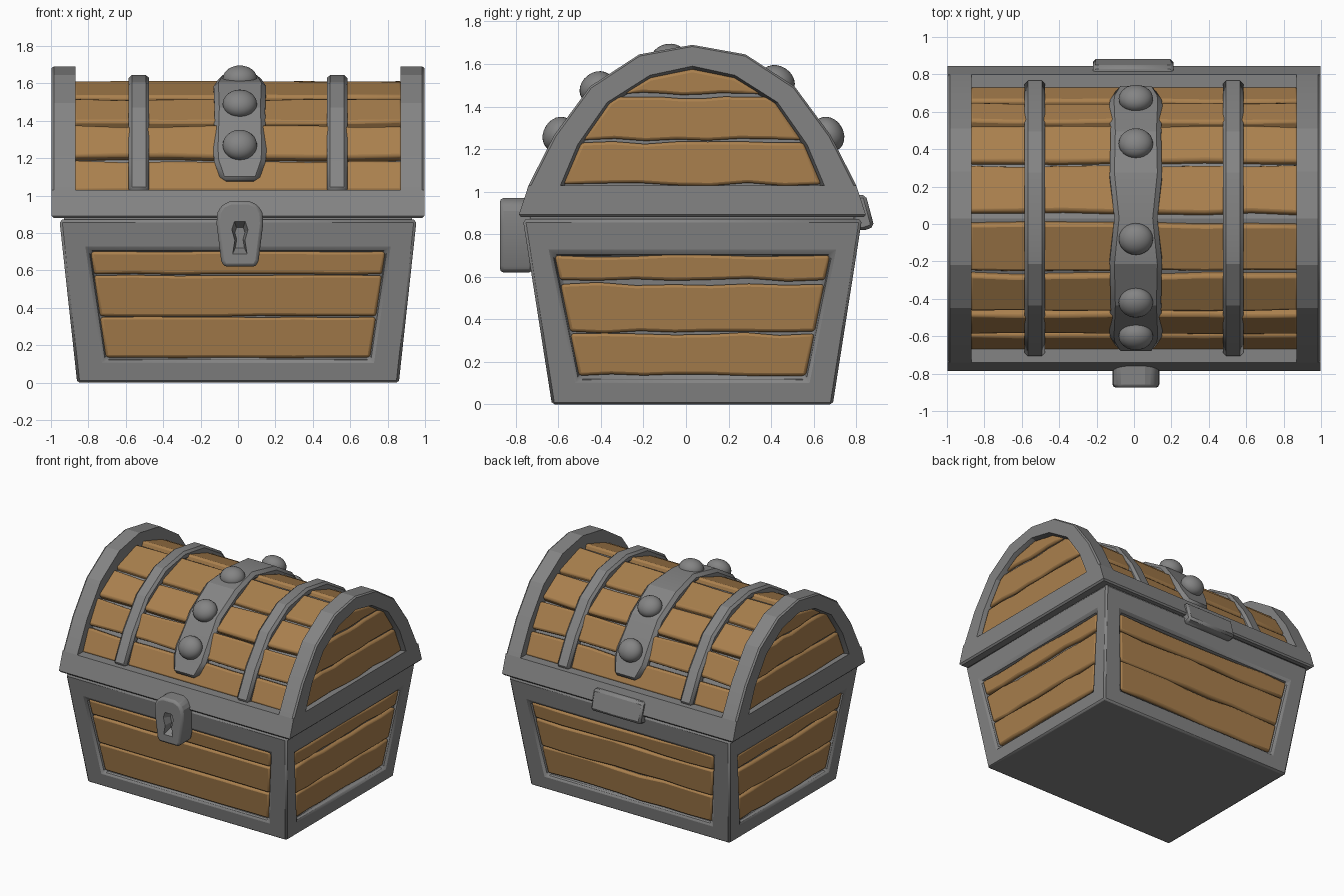
import bpy, bmesh, math, random
from mathutils import Vector

if "Cube" in bpy.data.objects:
    bpy.data.objects.remove(bpy.data.objects["Cube"])

random.seed(4)
YC = 0.03  # depth centre of the chest


def material(name, rgb):
    m = bpy.data.materials.new(name)
    m.diffuse_color = (*rgb, 1)
    m.use_nodes = True
    m.node_tree.nodes["Principled BSDF"].inputs["Base Color"].default_value = m.diffuse_color
    return m


IRON = material("grey iron", (0.23, 0.23, 0.23))
WOOD = material("brown wood", (0.40, 0.215, 0.075))


def make(name, verts, faces, mat, bevel=0, segments=1):
    bm = bmesh.new()
    vs = [bm.verts.new(v) for v in verts]
    for f in faces:
        bm.faces.new([vs[i] for i in f])
    bmesh.ops.recalc_face_normals(bm, faces=bm.faces)
    me = bpy.data.meshes.new(name)
    bm.to_mesh(me)
    bm.free()
    me.materials.append(mat)
    ob = bpy.data.objects.new(name, me)
    bpy.context.collection.objects.link(ob)
    if bevel:
        b = ob.modifiers.new("soft edges", 'BEVEL')
        b.width, b.segments, b.limit_method = bevel, segments, 'ANGLE'
    return ob


def loft(name, loops, mat, bevel=0, segments=1):
    """Skin equal-length loops and cap both ends."""
    n = len(loops[0])
    faces = [[k * n + i, k * n + (i + 1) % n, (k + 1) * n + (i + 1) % n, (k + 1) * n + i]
             for k in range(len(loops) - 1) for i in range(n)]
    last = (len(loops) - 1) * n
    faces += [list(range(n)), list(range(last, last + n))]
    return make(name, [p for l in loops for p in l], faces, mat, bevel, segments)


def mirrored(half):
    """Full arch from a half arch that ends on the ridge."""
    return [(-p[0], *p[1:]) for p in half] + list(reversed(half[:-1]))


def interp(table, z):
    """Half width at height z from (width, z) points."""
    for (w0, z0), (w1, z1) in zip(table, table[1:]):
        if z <= z1:
            return w0 + (w1 - w0) * (z - z0) / (z1 - z0)
    return table[-1][0]


def panel_planks(name, table, rows, place, wave, d0, d1):
    """Horizontal boards cut to the outline of a panel."""
    for k, (z0, z1) in enumerate(rows):
        n = 7
        jig = lambda: random.uniform(-wave, wave)
        w0, w1 = interp(table, z0), interp(table, z1)
        t = [2 * i / n - 1 for i in range(n + 1)]
        low = [(w0 * s, z0 + (jig() if abs(s) < 1 else 0)) for s in t]
        high = [(w1 * s, z1 + (jig() if abs(s) < 1 and w1 > .1 and z1 < 1.5 else 0)) for s in t]
        mid = [p for p in table if z0 + .02 < p[1] < z1 - .02]
        if z1 >= 1.58:  # the top board follows the arch
            high = [(-.2, 1.535), (0, 1.575), (.2, 1.535)]
            mid = [p for p in mid if p[1] < 1.5]
        loop = low + mid + high[::-1] + [(-w, z) for w, z in reversed(mid)]
        loft(f"{name}_{k + 1}", [[place(s, z, d) for s, z in loop] for d in (d0, d1)],
             WOOD, .014, 2)


# --- lower box: tapered frame with a recessed window on each side ---
ZT = .872
BX, BY, TX, TY = .86, .66, .955, .797


def wall(side):
    def place(s, z, d):
        t = z / ZT
        if side in "fb":
            y = BY + (TY - BY) * t + d
            return (s, YC + (-y if side == "f" else y), z)
        x = BX + (TX - BX) * t + d
        return (x if side == "r" else -x, YC + s, z)
    return place


verts = [(sx * hx, YC + sy * hy, z) for z, hx, hy in ((0, BX, BY), (ZT, TX, TY))
         for sx, sy in ((-1, -1), (1, -1), (1, 1), (-1, 1))]
faces = [[0, 1, 2, 3], [4, 5, 6, 7]]
LONG, SHORT = ((.715, .115), (.80, .71)), ((.54, .11), (.66, .71))
for i, side in enumerate("frbl"):
    table = LONG if side in "fb" else SHORT
    (w0, z0), (w1, z1) = table
    j = (i + 1) % 4
    outer = [i, j, j + 4, i + 4]
    flip = 1 if side in "fr" else -1
    rings = [outer]
    for inset, d in ((0, 0), (.015, -.045)):
        b = len(verts)
        verts += [wall(side)(s * flip, z, d) for s, z in
                  ((-w0 + inset, z0 + inset), (w0 - inset, z0 + inset),
                   (w1 - inset, z1 - inset), (-w1 + inset, z1 - inset))]
        rings.append(list(range(b, b + 4)))
    for a, c in zip(rings, rings[1:]):
        faces += [[a[k], a[(k + 1) % 4], c[(k + 1) % 4], c[k]] for k in range(4)]
    faces.append(rings[-1])
make("box_frame", verts, faces, IRON, .014)

for side, label in zip("frbl", ("front", "right", "back", "left")):
    table = LONG if side in "fb" else SHORT
    table = [(w - .012, z) for w, z in table]
    rows = ((.135, .35), (.355, .573), (.58, .70)) if side in "fb" else \
        ((.135, .333), (.343, .565), (.585, .70))
    panel_planks(f"{label}_plank", table, rows, wall(side),
                 .003 if side == "f" else .009, -.06, -.015)

# --- lid: base band, arched core, end rims ---
def rect(hx, hy, z):
    return [(-hx, YC - hy, z), (hx, YC - hy, z), (hx, YC + hy, z), (-hx, YC + hy, z)]


loft("lid_seam", [rect(.93, .76, .85), rect(.93, .76, .90)], IRON)
loft("lid_base", [rect(.985, .805, .88), rect(.997, .815, .892), rect(.997, .77, 1.03)], IRON)

OUTER = [(.77, 1.03), (.65, 1.265), (.48, 1.495), (.25, 1.645), (0, 1.69)]
WINDOW = [(.62, 1.03), (.54, 1.22), (.40, 1.42), (.20, 1.547), (0, 1.59)]
CORE = [(.65, 1.0), (.555, 1.23), (.41, 1.425), (.20, 1.54), (0, 1.582)]
STRAP = [(.745, 1.03), (.63, 1.25), (.465, 1.47), (.245, 1.605), (0, 1.645)]

loft("lid_core", [[(x, YC + y, z) for y, z in mirrored(CORE)] for x in (-.945, .945)], IRON)
for s, label in ((-1, "left"), (1, "right")):
    rings = []
    for (oy, oz), (wy, wz) in zip(mirrored(OUTER), mirrored(WINDOW)):
        iy, iz = wy * .965, 1.03 + (wz - 1.03) * .965
        rings.append([(s * .87, YC + oy, oz), (s * .985, YC + oy, oz),
                      (s * .997, YC + oy * .99, oz - .008), (s * .997, YC + wy, wz),
                      (s * .94, YC + iy, iz), (s * .87, YC + iy, iz)])
    loft(f"{label}_lid_rim", rings, IRON)
    panel_planks(f"{label}_lid_plank", [(w - .012, z) for w, z in WINDOW],
                 ((1.035, 1.23), (1.243, 1.445), (1.46, 1.58)),
                 lambda a, z, d, s=s: (s * (.997 + d), YC + a, z), .008, -.06, -.025)
    # narrow straps over the lid
    loft(f"{label}_strap",
         [[(s * .53 + dx, YC + y, z) for dx, (y, z) in
           ((-.055, c), (-.055, o), (.055, o), (.055, c))]
          for o, c in zip(mirrored(STRAP), mirrored(CORE))], IRON, .018)

# --- long boards on the lid, with uneven edges ---
BOARDS = [((.705, 1.025), (.632, 1.19)), ((.622, 1.21), (.522, 1.378)),
          ((.50, 1.397), (.31, 1.52)), ((.285, 1.533), (.035, 1.615))]
for s, label in ((-1, "front"), (1, "back")):
    for k, (a, b) in enumerate(BOARDS):
        a, b = Vector(a), Vector(b)
        along = (b - a).normalized()
        inward = Vector((-along.y, along.x)) * .06
        loops = []
        for i in range(8):
            x = -.88 + 1.76 * i / 7
            p = a + along * random.uniform(-.006, .008) * (k > 0)
            q = b + along * random.uniform(-.008, .006)
            loops.append([(x, YC + s * v.x, v.y) for v in
                          (p, q, q + inward * (1 if inward.x < 0 else -1),
                           p + inward * (1 if inward.x < 0 else -1))])
        loft(f"{label}_lid_board_{k + 1}", loops, WOOD, .016, 2)

# --- wide centre strap with domed rivets ---
CENTRE = [(.72, 1.08, .10), (.66, 1.19, .138), (.63, 1.25, .142), (.465, 1.47, .135),
          (.245, 1.605, .14), (0, 1.645, .115)]
INNER = [(.62, 1.07), (.58, 1.17), (.555, 1.23), (.41, 1.425), (.20, 1.54), (0, 1.582)]
loft("centre_strap",
     [[(.01 - w, YC + c[0], c[1]), (.01 - w, YC + y, z), (.01 + w, YC + y, z),
       (.01 + w, YC + c[0], c[1])]
      for (y, z, w), c in zip(mirrored(CENTRE), mirrored(INNER))], IRON, .025)

RIVETS = [(-.63, 1.27), (-.45, 1.49), (-.11, 1.625), (.40, 1.52), (.64, 1.27)]
for k, (y, z) in enumerate(RIVETS):
    bpy.ops.mesh.primitive_uv_sphere_add(segments=24, ring_count=12, radius=1,
                                         location=(.01, YC + y, z))
    ob = bpy.context.object
    ob.name = f"rivet_{k + 1}"
    ob.scale = (.092, .086, .07)
    ob.rotation_euler.x = -math.atan2(y, z - .90)
    ob.data.materials.append(IRON)

# --- lock plate with a keyhole ---
half = [(.085, .62), (.10, .65), (.125, .85), (.12, .91), (.095, .95), (.05, .97)]
outline = half + [(-x, z) for x, z in reversed(half)]
lock = loft("lock", [[(.01 + x, y, z) for x, z in outline] for y in (-.875, -.72)],
            IRON, .018, 2)
half = [(.04, .685), (.028, .76), (.045, .82), (.03, .865)]
key = half + [(-x, z) for x, z in reversed(half)]
cutter = loft("keyhole_cutter",
              [[(.01 + x * f, y, .775 + (z - .775) * f) for x, z in key]
               for y, f in ((-.90, 1.1), (-.81, .6))], IRON)
cutter.hide_render = True
cutter.hide_viewport = True
cut = lock.modifiers.new("keyhole", 'BOOLEAN')
cut.operation, cut.object, cut.solver = 'DIFFERENCE', cutter, 'EXACT'

# --- hinge plate at the back ---
section = [(.78, .985), (.845, .985), (.885, .835), (.83, .815), (.78, .83)]
loft("hinge", [[(x, y, z) for y, z in section] for x in (-.22, .21)], IRON, .015)

# --- shading ---
bpy.ops.object.select_all(action='SELECT')
bpy.context.view_layer.objects.active = lock
bpy.ops.object.shade_smooth_by_angle(angle=math.radians(20))
